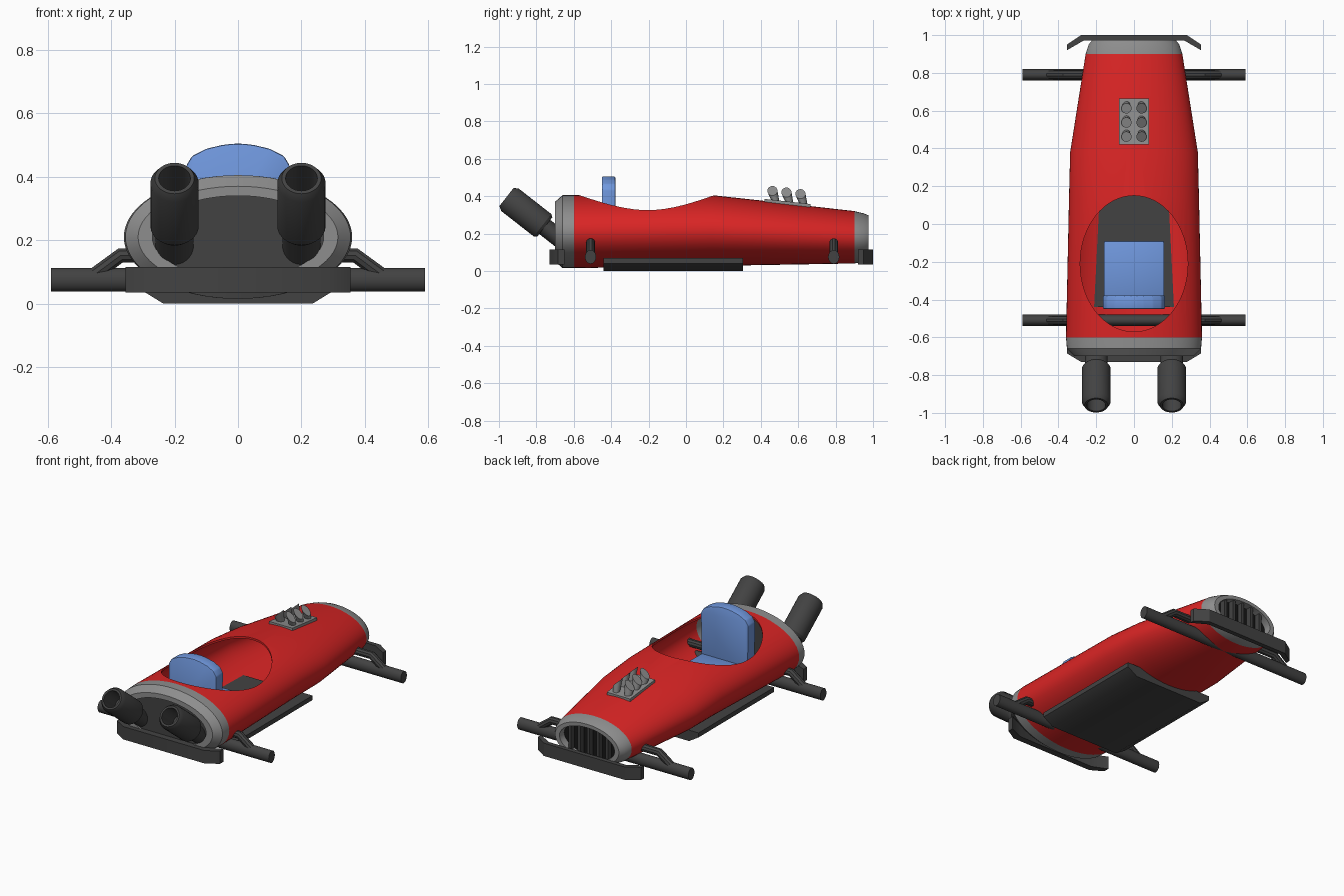
import bpy, bmesh, math
from mathutils import Matrix, Vector

cube = bpy.data.objects.get("Cube")
if cube:
    bpy.data.objects.remove(cube)


def material(name, r, g, b):
    m = bpy.data.materials.new(name)
    m.use_nodes = True
    m.diffuse_color = (r, g, b, 1)
    m.node_tree.nodes["Principled BSDF"].inputs["Base Color"].default_value = (r, g, b, 1)
    return m


RED = material("red_paint", 0.7, 0.018, 0.018)
GREY = material("grey_metal", 0.27, 0.27, 0.27)
DARK = material("dark_metal", 0.055, 0.055, 0.055)
BLACK = material("black_gap", 0.008, 0.008, 0.008)
BLUE = material("blue_seat", 0.16, 0.31, 0.72)


def activate(ob):
    bpy.ops.object.select_all(action='DESELECT')
    ob.select_set(True)
    bpy.context.view_layer.objects.active = ob


def smooth(ob, angle=32):
    activate(ob)
    bpy.ops.object.shade_smooth_by_angle(angle=math.radians(angle))


def finish(bm, name, mats, matrix=Matrix(), bevel=0):
    bmesh.ops.recalc_face_normals(bm, faces=bm.faces)
    if bevel:
        bmesh.ops.bevel(bm, geom=bm.edges[:], offset=bevel, segments=2,
                        affect='EDGES', profile=0.5)
    bm.transform(matrix)
    me = bpy.data.meshes.new(name)
    bm.to_mesh(me)
    bm.free()
    for m in mats:
        me.materials.append(m)
    ob = bpy.data.objects.new(name, me)
    bpy.context.collection.objects.link(ob)
    smooth(ob)
    return ob


def loft(name, rings, mats, matrix=Matrix(), sides=32, closed=False, rule=None):
    """Skin ellipses (y, rx, rz, centre z); either capped or closed into a shell."""
    bm = bmesh.new()
    loops = []
    for y, rx, rz, cz in rings:
        angles = [math.tau * i / sides for i in range(sides)]
        loops.append([bm.verts.new((rx * math.cos(a), y, cz + rz * math.sin(a))) for a in angles])
    pairs = list(zip(loops, loops[1:]))
    if closed:
        pairs.append((loops[-1], loops[0]))
    else:
        bm.faces.new(loops[0])
        bm.faces.new(loops[-1])
    for k, (a, b) in enumerate(pairs):
        for i in range(sides):
            j = (i + 1) % sides
            f = bm.faces.new((a[i], a[j], b[j], b[i]))
            if rule:
                f.material_index = rule(k)
    return finish(bm, name, mats, matrix)


def prism(name, points, along, mat, bevel=0):
    bm = bmesh.new()
    face = bm.faces.new([bm.verts.new(p) for p in points])
    new = bmesh.ops.extrude_face_region(bm, geom=[face])["geom"]
    bmesh.ops.translate(bm, vec=along, verts=[v for v in new if isinstance(v, bmesh.types.BMVert)])
    return finish(bm, name, [mat], bevel=bevel)


def box(name, lo, hi, mat, bevel=0):
    x, y, z = lo
    return prism(name, [(x, y, z), (hi[0], y, z), (hi[0], hi[1], z), (x, hi[1], z)],
                 (0, 0, hi[2] - z), mat, bevel)


def mirrored(half):
    return half + [(-x, v) for x, v in reversed(half)]


# Body shell: outer skin from tail to nose, then inner skin back again
outer = [(-0.70, 0.27, 0.13, 0.21), (-0.70, 0.315, 0.16, 0.21), (-0.66, 0.355, 0.195, 0.21),
         (-0.60, 0.36, 0.195, 0.21), (0.14, 0.344, 0.189, 0.216), (0.38, 0.338, 0.174, 0.205),
         (0.90, 0.256, 0.14, 0.18), (0.95, 0.24, 0.13, 0.178), (0.975, 0.22, 0.12, 0.178)]
inner = [(y, rx - 0.012, rz - 0.012, cz) for y, rx, rz, cz in outer[6:2:-1]]
mouth = [(0.975, 0.19, 0.098, 0.178), (0.92, 0.19, 0.098, 0.178)]
tail = [(-0.66, 0.33, 0.17, 0.21), (-0.68, 0.27, 0.13, 0.21)]
body = loft("body_shell", outer + mouth + inner + tail, [RED, GREY], sides=64, closed=True,
            rule=lambda k: 0 if 3 <= k <= 5 or 11 <= k <= 13 else 1)

# Cockpit opening
cutter = loft("cockpit_cutter", [(0.26, 0.285, 0.36, 0.21), (0.7, 0.285, 0.36, 0.21)], [RED],
              Matrix.Rotation(math.pi / 2, 4, 'X'), sides=64)
cutter.hide_render = True
mod = body.modifiers.new("cockpit", 'BOOLEAN')
mod.operation = 'DIFFERENCE'
mod.solver = 'EXACT'
mod.object = cutter
activate(body)
bpy.ops.object.modifier_apply(modifier=mod.name)
bpy.data.objects.remove(cutter)
smooth(body)

# Tail panel, grille backing and slats
loft("tail_panel", [(-0.69, 0.272, 0.132, 0.21), (-0.675, 0.272, 0.132, 0.21)], [DARK], sides=64)
loft("grille_backing", [(0.922, 0.2, 0.105, 0.178), (0.928, 0.2, 0.105, 0.178)], [BLACK], sides=64)
for i in range(-2, 3):
    x = i * 0.064
    h = 0.1 * math.sqrt(1 - (x / 0.195) ** 2)
    box("grille_slat", (x - 0.009, 0.925, 0.178 - h), (x + 0.009, 0.962, 0.178 + h), DARK)

# Floor tray
tray = mirrored([(0.235, 0.0), (0.30, 0.04), (0.30, 0.068)])
prism("floor_tray", [(x, -0.44, z) for x, z in tray], (0, 0.745, 0), DARK)

# Seat
box("seat_cushion", (-0.16, -0.39, 0.06), (0.16, -0.09, 0.18), BLUE, 0.008)
back = mirrored([(0.16, 0.07), (0.163, 0.435), (0.145, 0.465), (0.10, 0.488), (0.05, 0.5), (0.015, 0.504)])
prism("seat_back", [(x, -0.45, z) for x, z in back], (0, 0.072, 0), BLUE, 0.006)

# Bumpers
for name, pts in (
        ("nose_bumper", [(0.355, 0.92), (0.355, 0.95), (0.28, 1.0)]),
        ("tail_bumper", [(0.355, -0.65), (0.355, -0.685), (0.28, -0.73)])):
    inside = 0.972 if pts[0][1] > 0 else -0.69
    outline = mirrored([(0.265, inside)] + pts)
    prism(name, [(x, y, 0.035) for x, y in outline], (0, 0, 0.08), DARK)

# Axles with bent struts
for y in (-0.51, 0.79):
    loft("axle", [(-0.59, 0.03, 0.037, 0), (0.59, 0.03, 0.037, 0)], [DARK],
         Matrix.Translation((0, y, 0.075)) @ Matrix.Rotation(math.pi / 2, 4, 'Z'), sides=24)
    for s in (-1, 1):
        cu = bpy.data.curves.new("strut", 'CURVE')
        cu.dimensions = '3D'
        cu.bevel_depth = 0.024
        cu.bevel_resolution = 3
        cu.use_fill_caps = True
        path = [(0.2, 0.152), (0.37, 0.152), (0.47, 0.078)]
        sp = cu.splines.new('POLY')
        sp.points.add(len(path) - 1)
        for p, (x, z) in zip(sp.points, path):
            p.co = (s * x, y, z, 1)
        cu.materials.append(DARK)
        ob = bpy.data.objects.new("strut", cu)
        bpy.context.collection.objects.link(ob)
        activate(ob)
        bpy.ops.object.convert(target='MESH')
        smooth(bpy.context.object)

# Exhausts: slim pipe, muffler and hollow tip
pipe = [(-0.12, 0.06, 0.048, 0), (0, 0.06, 0.048, 0)]
pipe += [(t, r, r, 0) for t, r in ((0, 0.066), (0.015, 0.076), (0.235, 0.076),
                                   (0.26, 0.062), (0.26, 0.05), (0.12, 0.05))]
for s in (-1, 1):
    loft("exhaust", pipe, [DARK], Matrix.Translation((s * 0.2, -0.755, 0.235))
         @ Matrix.Rotation(math.radians(142), 4, 'X'))

# Engine plate with six slant-cut stacks
prism("engine_plate", [(-0.08, 0.42, 0.35), (-0.08, 0.42, 0.385),
                       (-0.08, 0.665, 0.358), (-0.08, 0.665, 0.32)], (0.16, 0, 0), GREY)
for s in (-1, 1):
    for y in (0.47, 0.545, 0.62):
        base = 0.385 - 0.11 * (y - 0.42)
        bm = bmesh.new()
        bmesh.ops.create_cone(bm, cap_ends=True, segments=20, radius1=0.019,
                              radius2=0.027, depth=0.06)
        for v in bm.verts:
            if v.co.z > 0:
                v.co.z += 0.007 - s * v.co.x * 0.95
                v.co.y -= 0.008
            else:
                v.co.y += 0.012
        finish(bm, "engine_stack", [GREY], Matrix.Translation((s * 0.04, y, base + 0.012)))
